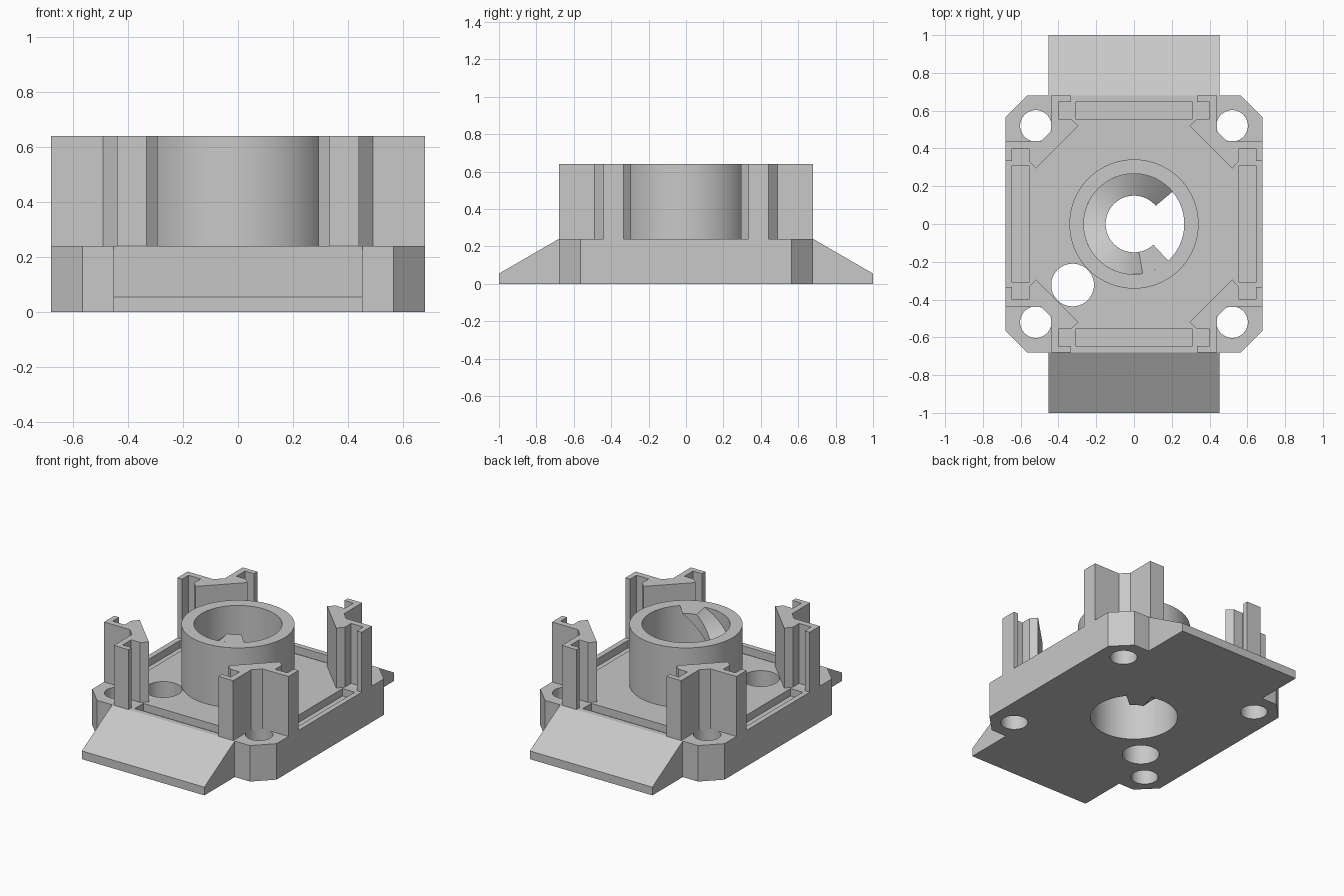
import bpy, bmesh
from math import sin, cos, pi, radians
from mathutils import Vector

cube = bpy.data.objects.get("Cube")
if cube:
    bpy.data.objects.remove(cube, do_unlink=True)

HALF, DECK, TOP = 0.68, 0.24, 0.64
BORE, INNER, COLLAR = 0.266, 0.15, 0.342

grey = bpy.data.materials.new("matte grey")
grey.use_nodes = True
grey.diffuse_color = (0.58, 0.58, 0.58, 1)
shader = next(n for n in grey.node_tree.nodes if n.type == "BSDF_PRINCIPLED")
shader.inputs["Base Color"].default_value = (0.58, 0.58, 0.58, 1)
shader.inputs["Roughness"].default_value = 0.7


def finish(name, bm):
    bmesh.ops.recalc_face_normals(bm, faces=bm.faces[:])
    mesh = bpy.data.meshes.new(name)
    bm.to_mesh(mesh)
    bm.free()
    mesh.materials.append(grey)
    ob = bpy.data.objects.new(name, mesh)
    bpy.context.collection.objects.link(ob)
    return ob


def prism(name, outline, offset):
    """Extrude a closed outline of 3D points along an offset."""
    bm = bmesh.new()
    face = bm.faces.new([bm.verts.new(p) for p in outline])
    ext = bmesh.ops.extrude_face_region(bm, geom=[face], use_keep_orig=True)
    moved = [g for g in ext["geom"] if isinstance(g, bmesh.types.BMVert)]
    bmesh.ops.translate(bm, verts=moved, vec=Vector(offset))
    return finish(name, bm)


def column(name, outline, z0, z1):
    return prism(name, [(x, y, z0) for x, y in outline], (0, 0, z1 - z0))


def circle(x, y, r, n):
    return [(x + r * cos(2 * pi * i / n), y + r * sin(2 * pi * i / n)) for i in range(n)]


def rect(x, y, hx, hy):
    return [(x - hx, y - hy), (x + hx, y - hy), (x + hx, y + hy), (x - hx, y + hy)]


def smooth(ob):
    bpy.ops.object.select_all(action="DESELECT")
    ob.select_set(True)
    bpy.context.view_layer.objects.active = ob
    bpy.ops.object.shade_smooth_by_angle(angle=radians(30))


def subtract(ob, cutters):
    bpy.context.view_layer.objects.active = ob
    for cutter in cutters:
        cutter.hide_render = True
        mod = ob.modifiers.new("cut", "BOOLEAN")
        mod.operation, mod.solver, mod.object = "DIFFERENCE", "EXACT", cutter
        bpy.ops.object.modifier_apply(modifier=mod.name)
        bpy.data.objects.remove(cutter, do_unlink=True)


corners = [(1, 1), (-1, 1), (-1, -1), (1, -1)]

# Base plate with chamfered corners
C = 0.565
plate = column("base_plate", [(HALF, -C), (HALF, C), (C, HALF), (-C, HALF),
                              (-HALF, C), (-HALF, -C), (-C, -HALF), (C, -HALF)], 0, DECK)

# Through holes and the shallow slots along the four edges
cutters = [column("bore_cutter", circle(0, 0, BORE, 120), -0.1, 0.4),
           column("side_hole_cutter", circle(-0.325, -0.323, 0.113, 64), -0.1, 0.4)]
for sx, sy in corners:
    cutters.append(column("screw_hole_cutter", circle(sx * 0.52, sy * 0.52, 0.083, 48), -0.1, 0.4))
for s in (1, -1):
    cutters.append(column("slot_cutter", rect(0, s * 0.6, 0.31, 0.045), DECK - 0.05, 0.4))
    cutters.append(column("slot_cutter", rect(s * 0.6, 0, 0.045, 0.31), DECK - 0.05, 0.4))
subtract(plate, cutters)
smooth(plate)

# Sloped wedges at front and back
for name, s in (("front_wedge", -1), ("back_wedge", 1)):
    W = 0.452
    prism(name, [(-W, s * HALF, 0), (-W, s, 0), (-W, s, 0.055), (-W, s * HALF, DECK)],
          (2 * W, 0, 0))

# Corner posts: half a cross-section, mirrored across the diagonal
half = [(0.44, 0.49), (0.44, 0.68), (0.333, 0.68), (0.333, 0.645),
        (0.40, 0.645), (0.40, 0.555), (0.333, 0.555), (0.293, 0.52)]
section = half + [(y, x) for x, y in reversed(half)]
for sx, sy in corners:
    name = ("back" if sy > 0 else "front") + ("_left" if sx > 0 else "_right") + "_post"
    column(name, [(sx * x, sy * y) for x, y in section], DECK, TOP)

# Round collar, a ring-shaped lathe
bm = bmesh.new()
N = 120
rings = [[bm.verts.new((x, y, z)) for x, y in circle(0, 0, r, N)]
         for r, z in ((BORE, DECK), (COLLAR, DECK), (COLLAR, TOP), (BORE, TOP))]
for a, b in zip(rings, rings[1:] + rings[:1]):
    for i in range(N):
        j = (i + 1) % N
        bm.faces.new((a[i], a[j], b[j], b[i]))
smooth(finish("collar", bm))

# Helical ramp inside the bore, cut flush at the bottom and the top
bm = bmesh.new()
slope = TOP / 240
sections = []
for turn in range(0, 274, 3):
    a = radians(40 + turn)
    low, high = max(0, (turn - 33) * slope), min(TOP, turn * slope)
    sections.append([bm.verts.new((r * cos(a), r * sin(a), z))
                     for r, z in ((INNER, low), (BORE, low), (BORE, high), (INNER, high))])
for a, b in zip(sections, sections[1:]):
    for i in range(4):
        j = (i + 1) % 4
        bm.faces.new((a[i], a[j], b[j], b[i]))
bmesh.ops.remove_doubles(bm, verts=bm.verts[:], dist=0.0001)
smooth(finish("spiral_ramp", bm))
